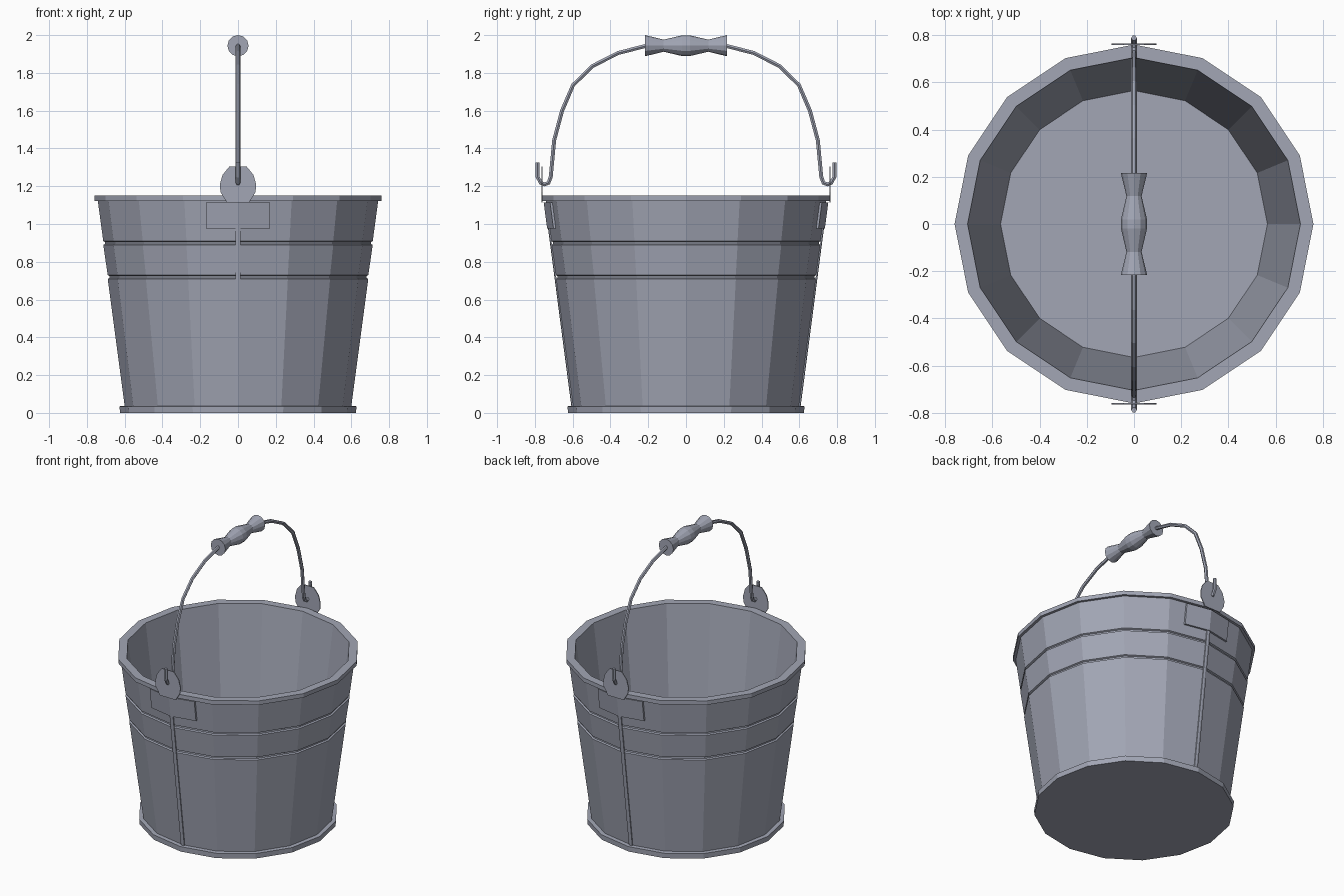
import bpy
import bmesh
from math import sin, cos, pi
from mathutils import Matrix, Vector

if "Cube" in bpy.data.objects:
    bpy.data.objects.remove(bpy.data.objects["Cube"], do_unlink=True)

COLOR = (0.36, 0.38, 0.46, 1)
metal = bpy.data.materials.new("blue grey metal")
metal.use_nodes = True
metal.diffuse_color = COLOR
metal.node_tree.nodes["Principled BSDF"].inputs["Base Color"].default_value = COLOR


def finish(name, bm):
    bmesh.ops.recalc_face_normals(bm, faces=bm.faces)
    mesh = bpy.data.meshes.new(name)
    bm.to_mesh(mesh)
    bm.free()
    mesh.materials.append(metal)
    obj = bpy.data.objects.new(name, mesh)
    bpy.context.collection.objects.link(obj)
    return obj


def lathe(name, profile, sides, matrix=Matrix()):
    """Spin (radius, height) points about z, capping both ends."""
    bm = bmesh.new()
    rings = [[bm.verts.new((r * cos(2 * pi * i / sides), r * sin(2 * pi * i / sides), z))
              for i in range(sides)] for r, z in profile]
    for a, b in zip(rings, rings[1:]):
        for i in range(sides):
            j = (i + 1) % sides
            bm.faces.new((a[i], a[j], b[j], b[i]))
    bm.faces.new(rings[0])
    bm.faces.new(rings[-1])
    bm.transform(matrix)
    return finish(name, bm)


def hull(name, points):
    bm = bmesh.new()
    for p in points:
        bm.verts.new(p)
    bmesh.ops.convex_hull(bm, input=bm.verts)
    bmesh.ops.dissolve_limit(bm, angle_limit=0.01, verts=bm.verts, edges=bm.edges)
    return finish(name, bm)


def wall(z):
    """Outer radius of the tapered wall at height z."""
    return 0.6 + (z - 0.035) * 0.131


# Bucket: foot ring, tapered wall with two grooves, rim, inside and floor
profile = [(0.625, 0), (0.627, 0.035), (wall(0.035), 0.037)]
for z in (0.72, 0.90):
    profile += [(wall(z), z - 0.01), (wall(z) - 0.01, z - 0.005),
                (wall(z) - 0.01, z + 0.004), (wall(z), z + 0.009)]
profile += [(wall(1.12), 1.122), (0.76, 1.122), (0.76, 1.15), (0.705, 1.15), (0.565, 0.04)]
lathe("bucket", profile, 16)

# Seam, bent ear plate and upright ear on the front and the back
BEND = 0.199
for side, s in (("front", -1), ("back", 1)):
    def strip(half_width, low, high, out):
        return [(x, s * (wall(z) - abs(x) * BEND + d), z)
                for x in (-half_width, 0, half_width)
                for z in (low, high) for d in (0, out)]

    hull(side + "_seam", strip(0.013, 0.036, 0.975, 0.007))
    hull(side + "_ear_plate", strip(0.17, 0.975, 1.115, 0.012))
    outline = [(0.06, 1.115), (0.093, 1.17), (0.096, 1.21), (0.082, 1.26), (0.045, 1.305)]
    hull(side + "_ear", [(m * x, s * y, z) for x, z in outline
                         for m in (-1, 1) for y in (0.759, 0.765)])

# Wire handle with hooked ends
half = [(0.217, 1.942), (0.36, 1.905), (0.497, 1.835), (0.598, 1.735), (0.656, 1.6),
        (0.698, 1.443), (0.716, 1.25), (0.728, 1.218), (0.748, 1.21), (0.768, 1.217),
        (0.786, 1.25), (0.787, 1.325)]
path = [(-y, z) for y, z in reversed(half)] + half
curve = bpy.data.curves.new("handle_wire", "CURVE")
curve.dimensions = "3D"
curve.bevel_depth = 0.012
curve.bevel_resolution = 1
curve.use_fill_caps = True
spline = curve.splines.new("POLY")
spline.points.add(len(path) - 1)
for point, (y, z) in zip(spline.points, path):
    point.co = (0, y, z, 1)
    point.radius = 1
spline.use_smooth = False
curve.materials.append(metal)
wire = bpy.data.objects.new("handle_wire", curve)
bpy.context.collection.objects.link(wire)

# Turned grip
grip = [(0.056, 0.217), (0.032, 0.118), (0.055, 0.02)]
grip = grip + [(r, -y) for r, y in reversed(grip)]
lathe("grip", grip, 12,
      Matrix.Translation(Vector((0, 0, 1.944))) @ Matrix.Rotation(pi / 2, 4, "X"))
